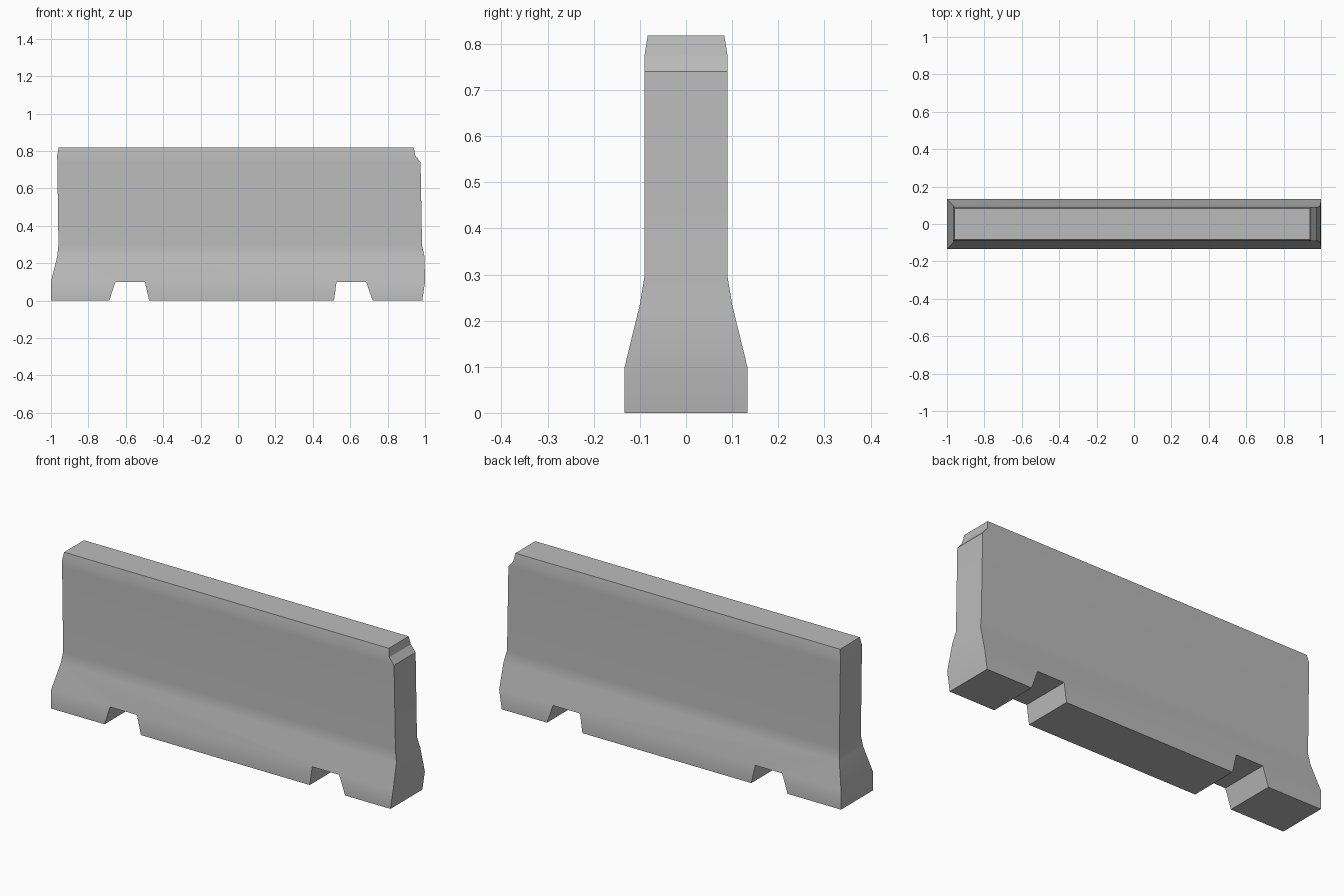
import bpy
import bmesh
import math

cube = bpy.data.objects.get("Cube")
if cube:
    bpy.data.objects.remove(cube, do_unlink=True)

# Plain concrete colour
concrete = bpy.data.materials.new("concrete grey")
concrete.use_nodes = True
colour = (0.5, 0.5, 0.5, 1)
concrete.diffuse_color = colour
concrete.node_tree.nodes["Principled BSDF"].inputs["Base Color"].default_value = colour

BASE = 0.133  # half depth of the foot

# Wall rings from the foot upwards: height, half depth, left end, right end
RINGS = [
    (0.10, BASE, -1.0, 1.0),
    (0.235, 0.10, -0.967, 0.997),
    (0.295, 0.09, -0.96, 0.984),
    (0.74, 0.09, -0.966, 0.976),
    (0.775, 0.09, -0.967, 0.948),
    (0.818, 0.083, -0.959, 0.94),
]

# Front outline of the foot, with two tapered lifting slots
FOOT = [
    (-1.0, 0.1), (-1.0, 0), (-0.688, 0), (-0.655, 0.1), (-0.498, 0.1), (-0.475, 0),
    (0.513, 0), (0.527, 0.1), (0.685, 0.1), (0.72, 0), (0.985, 0), (1.0, 0.1),
]

bm = bmesh.new()

# Tapered wall with a flat cap
rings = [[bm.verts.new(p) for p in ((a, -d, z), (b, -d, z), (b, d, z), (a, d, z))]
         for z, d, a, b in RINGS]
for low, high in zip(rings, rings[1:]):
    for i in range(4):
        j = (i + 1) % 4
        bm.faces.new((low[i], low[j], high[j], high[i]))
bm.faces.new(rings[-1])

# Foot: front and back feet faces, ends, undersides and slot walls
front = [bm.verts.new((x, -BASE, z)) for x, z in FOOT]
back = [bm.verts.new((x, BASE, z)) for x, z in FOOT]
for i in range(len(FOOT) - 1):
    bm.faces.new((front[i], back[i], back[i + 1], front[i + 1]))
for side in (front, back):
    for i in range(0, len(FOOT), 4):
        bm.faces.new(side[i:i + 4])

# Insert slot corners into the wall's lower edge so both pieces weld closed
for face in list(bm.faces):
    edge_verts = [v for v in face.verts if v in rings[0]]
    if len(edge_verts) == 2 and edge_verts[0].co.y == edge_verts[1].co.y:
        side = front if edge_verts[0].co.y < 0 else back
        slots = [v for v in side if abs(v.co.z - 0.1) < 1e-6 and abs(v.co.x) < 0.9]
        upper = sorted((v for v in face.verts if v not in rings[0]), key=lambda v: -v.co.x)
        lower = sorted(edge_verts + slots, key=lambda v: v.co.x)
        bm.faces.remove(face)
        bm.faces.new(lower + upper)
bmesh.ops.remove_doubles(bm, verts=bm.verts, dist=0.0005)
bmesh.ops.recalc_face_normals(bm, faces=bm.faces)

mesh = bpy.data.meshes.new("concrete_barrier")
bm.to_mesh(mesh)
bm.free()
mesh.materials.append(concrete)
barrier = bpy.data.objects.new("concrete_barrier", mesh)
bpy.context.collection.objects.link(barrier)

# Soft transitions between the sloped bands, crisp corners elsewhere
bpy.context.view_layer.objects.active = barrier
barrier.select_set(True)
bpy.ops.object.shade_smooth_by_angle(angle=math.radians(20))
weighted = barrier.modifiers.new("Weighted normals", 'WEIGHTED_NORMAL')
weighted.keep_sharp = True
